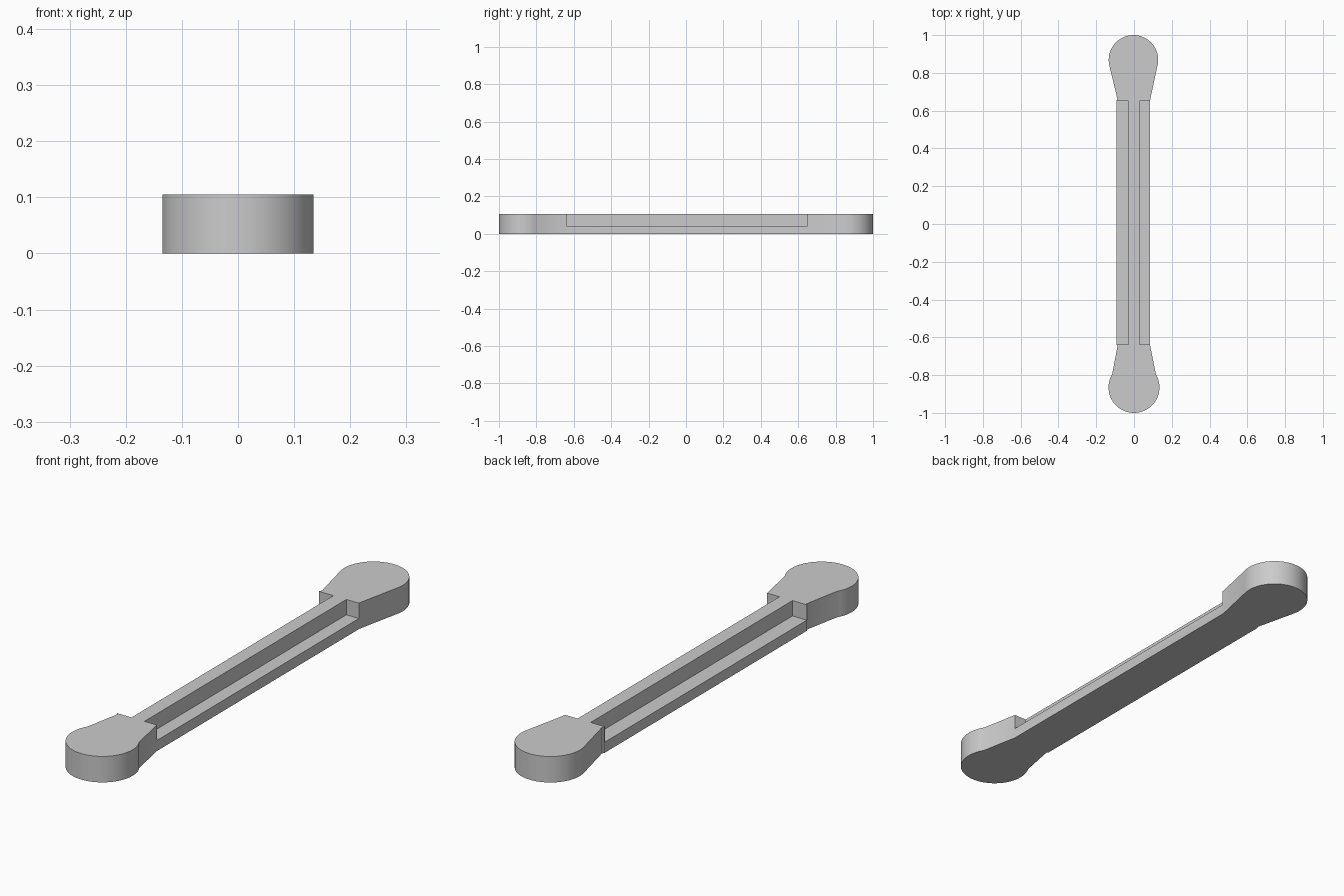
import bpy, bmesh, math

if "Cube" in bpy.data.objects:
    bpy.data.objects.remove(bpy.data.objects["Cube"])

HEIGHT = 0.105


def arc(cx, cy, r, start, end, n=40):
    """Points on a circle arc, angles in degrees."""
    return [(cx + r * math.cos(math.radians(start + (end - start) * i / n)),
             cy + r * math.sin(math.radians(start + (end - start) * i / n)))
            for i in range(n + 1)]


def prism(name, outline, z0, z1):
    bm = bmesh.new()
    face = bm.faces.new([bm.verts.new((x, y, z0)) for x, y in outline])
    ext = bmesh.ops.extrude_face_region(bm, geom=[face])
    top = [v for v in ext["geom"] if isinstance(v, bmesh.types.BMVert)]
    bmesh.ops.translate(bm, verts=top, vec=(0, 0, z1 - z0))
    bmesh.ops.recalc_face_normals(bm, faces=bm.faces[:])
    mesh = bpy.data.meshes.new(name)
    bm.to_mesh(mesh)
    bm.free()
    obj = bpy.data.objects.new(name, mesh)
    bpy.context.collection.objects.link(obj)
    return obj


# Whole bar: straight shaft flaring into a round head at each end
outline = [(0.085, -0.64), (0.085, 0.655)]
outline += arc(-0.003, 0.869, 0.131, -15, 193)
outline += [(-0.088, 0.662), (-0.093, 0.655), (-0.093, -0.64), (-0.087, -0.645)]
outline += arc(0, -0.865, 0.135, 149, 391)
bar = prism("link_bar", outline, 0, HEIGHT)

# Step down both sides of the shaft, leaving a raised centre rib
for side in (-1, 1):
    xs = sorted((side * 0.029, side * 0.3))
    cutter = prism("ledge_cutter",
                   [(xs[0], -0.638), (xs[1], -0.638), (xs[1], 0.65), (xs[0], 0.65)],
                   0.043, 0.3)
    cutter.hide_render = True
    mod = bar.modifiers.new("ledge", 'BOOLEAN')
    mod.operation = 'DIFFERENCE'
    mod.solver = 'EXACT'
    mod.object = cutter
    bpy.context.view_layer.objects.active = bar
    bpy.ops.object.modifier_apply(modifier=mod.name)
    bpy.data.objects.remove(cutter)

# Smooth round ends with crisp edges
bpy.ops.object.select_all(action='DESELECT')
bar.select_set(True)
bpy.context.view_layer.objects.active = bar
bpy.ops.object.shade_smooth_by_angle(angle=math.radians(25))
